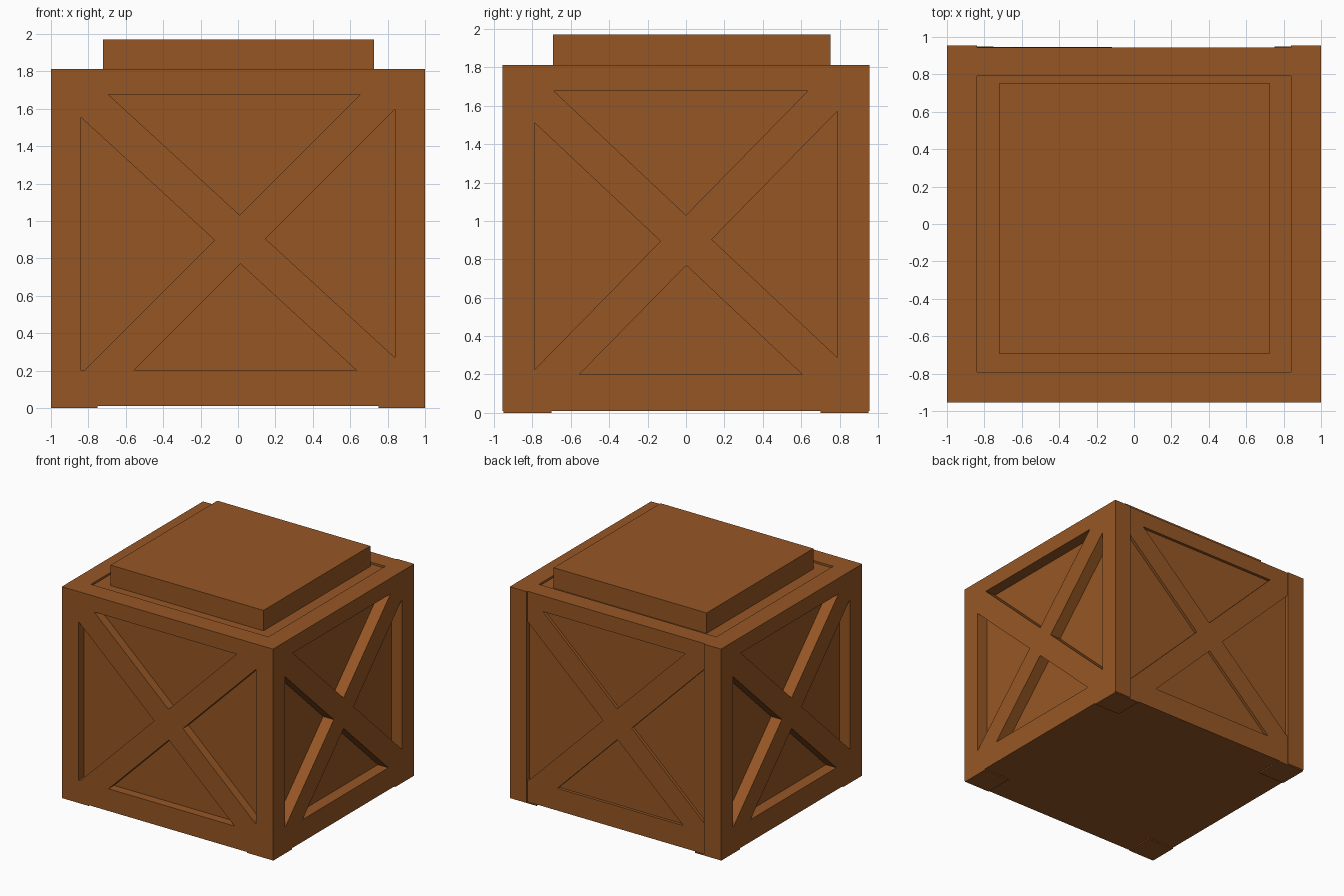
import bpy, bmesh
from mathutils import Vector, Matrix
from math import pi

if "Cube" in bpy.data.objects:
    bpy.data.objects.remove(bpy.data.objects["Cube"])

wood = bpy.data.materials.new("brown_wood")
wood.diffuse_color = (0.305, 0.094, 0.018, 1)
wood.use_nodes = True
wood.node_tree.nodes["Principled BSDF"].inputs["Base Color"].default_value = wood.diffuse_color


def finish(bm, name):
    bmesh.ops.recalc_face_normals(bm, faces=bm.faces)
    me = bpy.data.meshes.new(name)
    bm.to_mesh(me)
    bm.free()
    me.materials.append(wood)
    ob = bpy.data.objects.new(name, me)
    bpy.context.collection.objects.link(ob)
    return ob


def box(name, x0, x1, y0, y1, z0, z1):
    bm = bmesh.new()
    size = Vector((x1 - x0, y1 - y0, z1 - z0))
    mid = Vector((x0 + x1, y0 + y1, z0 + z1)) / 2
    bmesh.ops.create_cube(bm, size=1, matrix=Matrix.Translation(mid) @ Matrix.Diagonal(size.to_4d()))
    return finish(bm, name)


def cross(name, half, z0, z1, up, down, dist, depth, angle):
    """X brace: cut the opening along four lines, keep the two bands, extrude.
    up / down = (slope, lower offset, upper offset) of each diagonal."""
    bm = bmesh.new()
    bm.faces.new([bm.verts.new(p) for p in ((-half, 0, z0), (half, 0, z0), (half, 0, z1), (-half, 0, z1))])
    for slope, lo, hi in (up, down):
        for c in (lo, hi):
            bmesh.ops.bisect_plane(bm, geom=bm.verts[:] + bm.edges[:] + bm.faces[:],
                                   plane_co=(0, 0, c), plane_no=(-slope, 0, 1))

    def inside(p):
        return any(lo < p.z - s * p.x < hi for s, lo, hi in (up, down))
    gaps = [f for f in bm.faces if not inside(f.calc_center_median())]
    bmesh.ops.delete(bm, geom=gaps, context='FACES')
    bmesh.ops.dissolve_limit(bm, angle_limit=0.01, verts=bm.verts[:], edges=bm.edges[:])
    ext = bmesh.ops.extrude_face_region(bm, geom=bm.faces[:], use_keep_orig=True)
    moved = [v for v in ext["geom"] if isinstance(v, bmesh.types.BMVert)]
    bmesh.ops.translate(bm, verts=moved, vec=(0, depth, 0))
    bmesh.ops.transform(bm, verts=bm.verts[:],
                        matrix=Matrix.Rotation(angle, 4, 'Z') @ Matrix.Translation((0, -dist, 0)))
    return finish(bm, name)


X, Y, XI, YI = 1.0, 0.955, 0.84, 0.79       # outer and inner frame limits
Z0, ZLO, ZHI, Z1 = 0.01, 0.2, 1.677, 1.812   # frame heights

# recessed panels of the crate
box("inner_body", -0.9, 0.9, -0.88, 0.92, Z0, 1.795)

# corner posts and thin feet
for sx, xn in ((-1, "left"), (1, "right")):
    for sy, yn in ((-1, "front"), (1, "back")):
        xs = sorted((sx * XI, sx * X))
        ys = sorted((sy * YI, sy * Y))
        box(f"corner_post_{yn}_{xn}", *xs, *ys, Z0, Z1)
        fx = sorted((sx * 0.75, sx * X))
        fy = sorted((sy * 0.7, sy * 0.95))
        box(f"foot_{yn}_{xn}", *fx, *fy, 0, Z0)

# top and bottom rails; the back ones sit slightly behind the posts
for level, za, zb in (("bottom", Z0, ZLO), ("top", ZHI, Z1)):
    box(f"{level}_rail_front", -XI, XI, -Y, -YI, za, zb)
    box(f"{level}_rail_back", -XI, XI, YI, Y - 0.01, za, zb)
    box(f"{level}_rail_left", -X, -XI, -YI, YI, za, zb)
    box(f"{level}_rail_right", XI, X, -YI, YI, za, zb)

# diagonal cross braces, flush with the rails
wide = ((1.0, 0.757, 1.022), (-0.918, 0.783, 1.04))
narrow = ((1.02, 0.767, 1.03), (-0.94, 0.77, 1.03))
cross("cross_brace_front", XI, ZLO, ZHI, *wide, Y, 0.09, 0)
cross("cross_brace_back", XI, ZLO, ZHI, *wide, Y - 0.01, 0.04, pi)
cross("cross_brace_right", YI, ZLO, ZHI, *narrow, X, 0.12, pi / 2)
cross("cross_brace_left", YI, ZLO, ZHI, *narrow, X, 0.12, -pi / 2)

# raised lid
box("lid", -0.722, 0.726, -0.692, 0.752, 1.78, 1.97)
